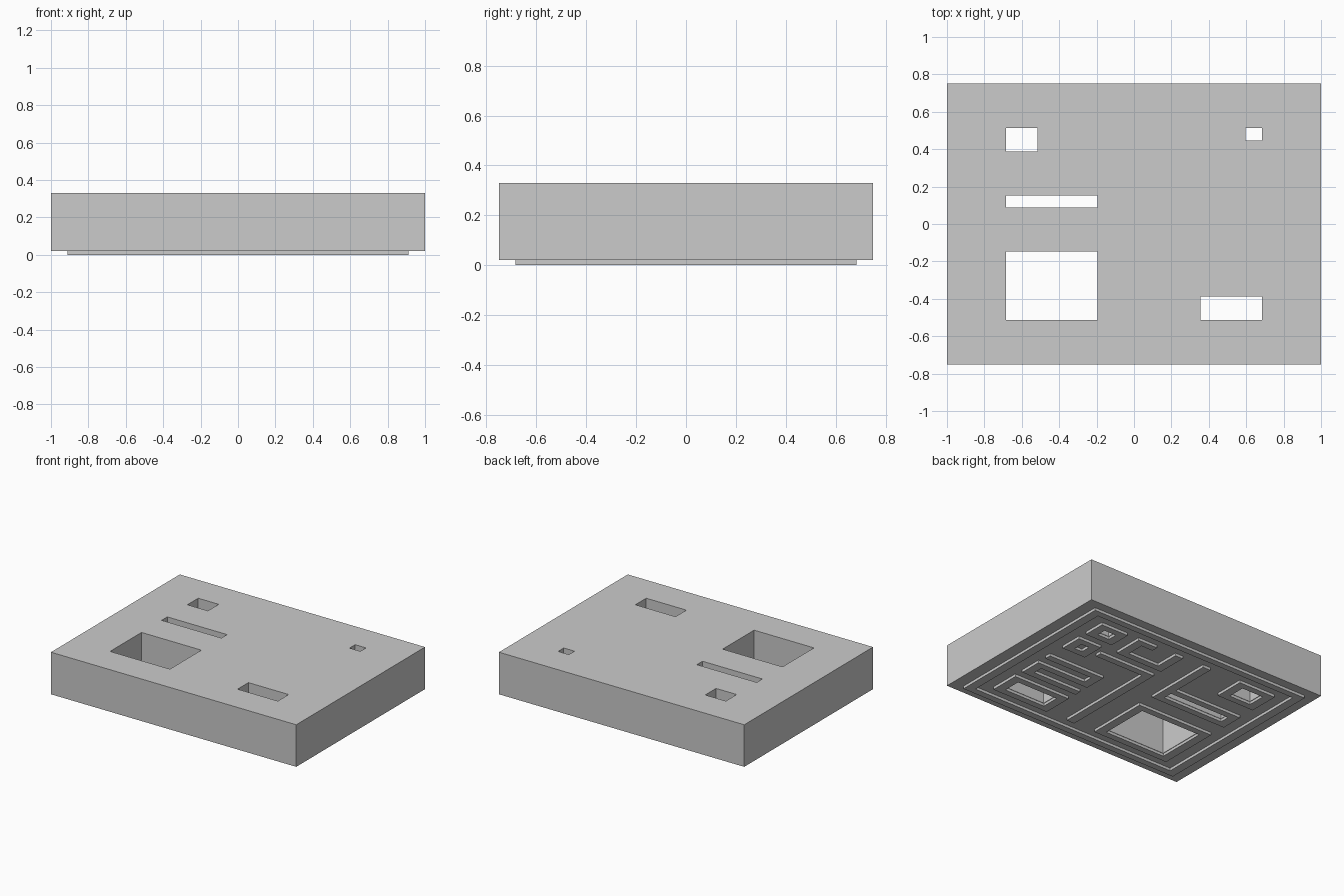
import bpy, bmesh
from mathutils import Vector

if "Cube" in bpy.data.objects:
    bpy.data.objects.remove(bpy.data.objects["Cube"])

# The plan sits on a 25 x 25 cell grid, counted from the left and the back
CX, CY = 0.08, 0.06
Z0, Z1, Z2 = 0.0, 0.02, 0.33
HALF = 0.4      # half ridge width in cells
GROW = 0.05     # hole clearance in cells


def place(i, j, z):
    return (i * CX - 1, 0.75 - j * CY, z)


def finish(bm, name):
    bmesh.ops.recalc_face_normals(bm, faces=bm.faces)
    mesh = bpy.data.meshes.new(name)
    bm.to_mesh(mesh)
    bm.free()
    obj = bpy.data.objects.new(name, mesh)
    bpy.context.collection.objects.link(obj)


def extrude_up(bm, height):
    geo = bmesh.ops.extrude_face_region(bm, geom=bm.faces[:])
    verts = [g for g in geo["geom"] if isinstance(g, bmesh.types.BMVert)]
    bmesh.ops.translate(bm, verts=verts, vec=(0, 0, height))


# Thick plate with five rectangular through openings
holes = [(4, 4, 6, 6), (20, 4, 21, 5), (4, 10, 10, 11), (4, 15, 10, 21), (17, 19, 21, 21)]
holes = [(a - GROW, b - GROW, c + GROW, d + GROW) for a, b, c, d in holes]
xs = sorted({0, 25} | {h[k] for h in holes for k in (0, 2)})
ys = sorted({0, 25} | {h[k] for h in holes for k in (1, 3)})
bm = bmesh.new()
grid = [[bm.verts.new(place(x, y, Z1)) for y in ys] for x in xs]
for i in range(len(xs) - 1):
    for j in range(len(ys) - 1):
        mx, my = (xs[i] + xs[i + 1]) / 2, (ys[j] + ys[j + 1]) / 2
        if not any(a < mx < c and b < my < d for a, b, c, d in holes):
            bm.faces.new((grid[i][j], grid[i + 1][j], grid[i + 1][j + 1], grid[i][j + 1]))
bmesh.ops.delete(bm, geom=[v for v in bm.verts if not v.link_faces], context='VERTS')
extrude_up(bm, Z2 - Z1)
finish(bm, "plate")


# Raised ridge following a right-angled path, with mitred corners
def ridge(name, points, closed=False):
    pts = [Vector(p) for p in points]
    n = len(pts)
    bm = bmesh.new()
    pairs = []
    for k, p in enumerate(pts):
        d_in = (p - pts[k - 1]).normalized() if closed or k else None
        d_out = (pts[(k + 1) % n] - p).normalized() if closed or k < n - 1 else None
        if d_in is None:
            p = p - d_out * HALF
        if d_out is None:
            p = p + d_in * HALF
        off = sum((Vector((-d.y, d.x)) for d in (d_in, d_out) if d), Vector((0, 0))) * HALF
        pairs.append([bm.verts.new(place(*(p + s * off), Z0)) for s in (1, -1)])
    for k in range(n if closed else n - 1):
        a, b = pairs[k], pairs[(k + 1) % n]
        bm.faces.new((a[0], a[1], b[1], b[0]))
    extrude_up(bm, Z1 - Z0)
    finish(bm, name)


def ring(name, a, b, c, d):
    ridge(name, [(a, b), (c, b), (c, d), (a, d)], True)


# Border and rings around the openings
ring("border_ridge", 1.5, 1.5, 23.5, 23.5)
ring("small_square_ring", 3.5, 3.5, 6.5, 6.5)
ring("tiny_opening_ring", 19.5, 3.5, 21.5, 5.5)
ring("large_opening_ring", 3.5, 14.5, 10.5, 21.5)
ring("wide_opening_ring", 16.5, 18.5, 21.5, 21.5)
ring("side_ring", 19.9, 7.5, 21.5, 9.5)

# Ring around the slot, with its long upright arm
ridge("slot_ring", [(10.5, 3.5), (10.5, 11.5), (3.5, 11.5), (3.5, 9.5), (9.7, 9.5)])

# Free-standing maze ridges
ridge("long_ridge", [(13.5, 21.5), (13.5, 8.5), (18.5, 8.5)])
ridge("hooked_ridge", [(16.3, 3.5), (17.5, 3.5), (17.5, 6.5), (13.5, 6.5), (13.5, 3.5)])
ridge("serpentine_ridge", [(21.5, 12.5), (16.5, 12.5), (16.5, 14.5),
                           (21.5, 14.5), (21.5, 16.5), (16.5, 16.5)])
